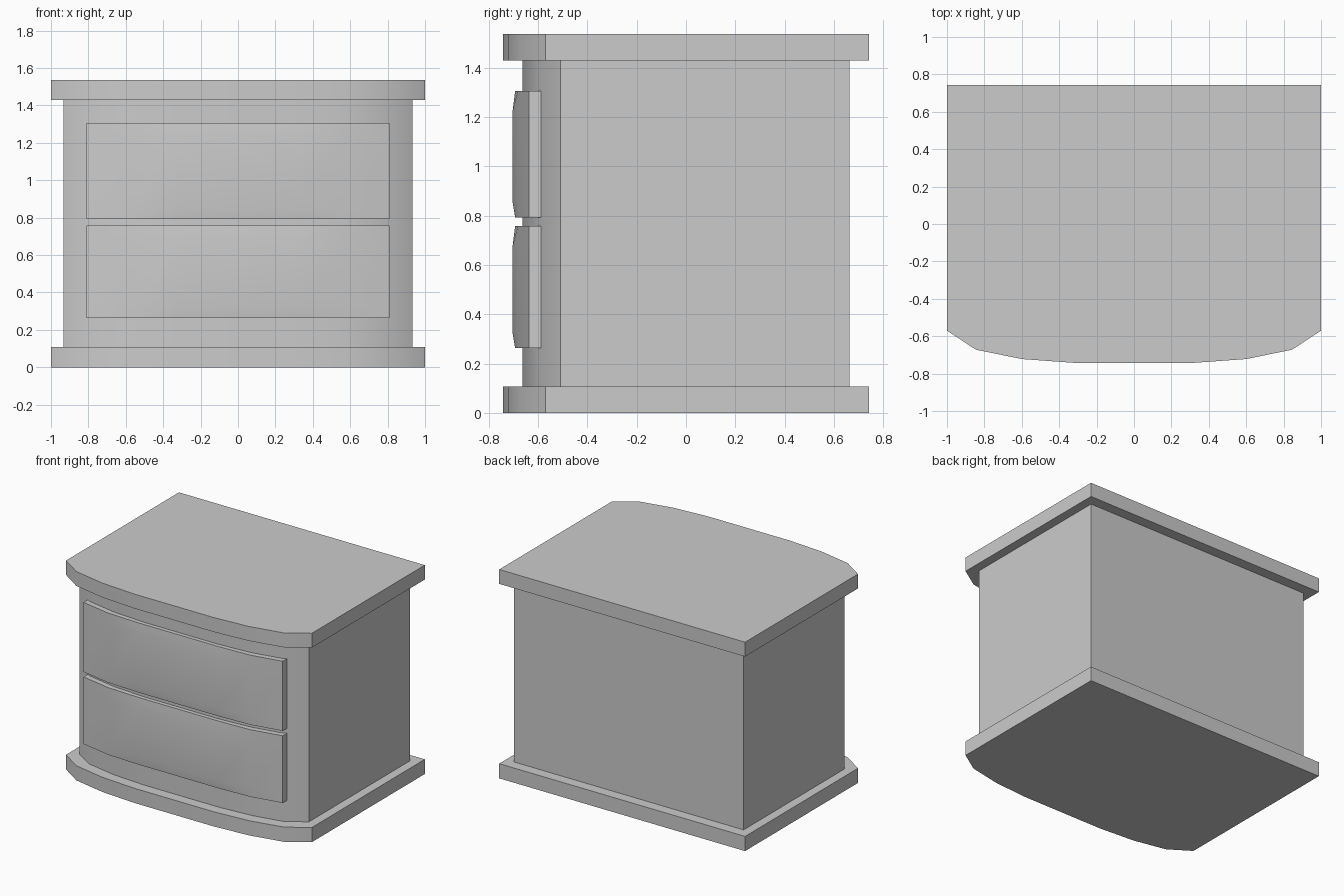
import bpy, bmesh

if "Cube" in bpy.data.objects:
    bpy.data.objects.remove(bpy.data.objects["Cube"])

# Right half of the bowed front outline, from the centre to the side
HALF = [(0.325, -0.742), (0.6, -0.722), (0.845, -0.672), (1.0, -0.57)]
BACK = 0.742


def finish(bm, name):
    bmesh.ops.recalc_face_normals(bm, faces=bm.faces)
    mesh = bpy.data.meshes.new(name)
    bm.to_mesh(mesh)
    bm.free()
    obj = bpy.data.objects.new(name, mesh)
    bpy.context.collection.objects.link(obj)
    bpy.ops.object.select_all(action='DESELECT')
    obj.select_set(True)
    bpy.context.view_layer.objects.active = obj
    bpy.ops.object.shade_smooth_by_angle(angle=0.52)
    return obj


def bowed_block(name, z0, z1, sx=1.0, sy=1.0):
    """Bow-fronted prism between two heights."""
    outline = [(-x, y) for x, y in reversed(HALF)] + HALF + [(1, BACK), (-1, BACK)]
    bm = bmesh.new()
    face = bm.faces.new([bm.verts.new((x * sx, y * sy, z0)) for x, y in outline])
    ext = bmesh.ops.extrude_face_region(bm, geom=[face], use_keep_orig=True)
    top = [v for v in ext['geom'] if isinstance(v, bmesh.types.BMVert)]
    bmesh.ops.translate(bm, verts=top, vec=(0, 0, z1 - z0))
    return finish(bm, name)


def drawer(name, z0, z1):
    """Curved drawer front with a slightly raised centre panel."""
    half = [(0.325, -0.693), (0.58, -0.682), (0.81, -0.637)]
    cols = [(-x, y) for x, y in reversed(half)] + half
    rows = [z0, z0 + 0.06, z1 - 0.08, z1]
    bm = bmesh.new()
    grid = []
    for r, z in enumerate(rows):
        grid.append([bm.verts.new((x, y - (0.01 if r in (1, 2) and abs(x) < 0.4 else 0), z))
                     for x, y in cols])
    faces = [bm.faces.new((grid[r][c], grid[r][c + 1], grid[r + 1][c + 1], grid[r + 1][c]))
             for r in range(len(rows) - 1) for c in range(len(cols) - 1)]
    # thickness running back into the body
    ext = bmesh.ops.extrude_face_region(bm, geom=faces, use_keep_orig=True)
    back = [v for v in ext['geom'] if isinstance(v, bmesh.types.BMVert)]
    bmesh.ops.translate(bm, verts=back, vec=(0, 0.055, 0))
    return finish(bm, name)


# Plinth, carcass and top slab
bowed_block("base_plinth", 0.0, 0.108)
bowed_block("cabinet_body", 0.108, 1.43, 0.933, 0.894)
bowed_block("top_slab", 1.43, 1.536)

# Two drawer fronts
drawer("lower_drawer", 0.263, 0.757)
drawer("upper_drawer", 0.793, 1.305)
